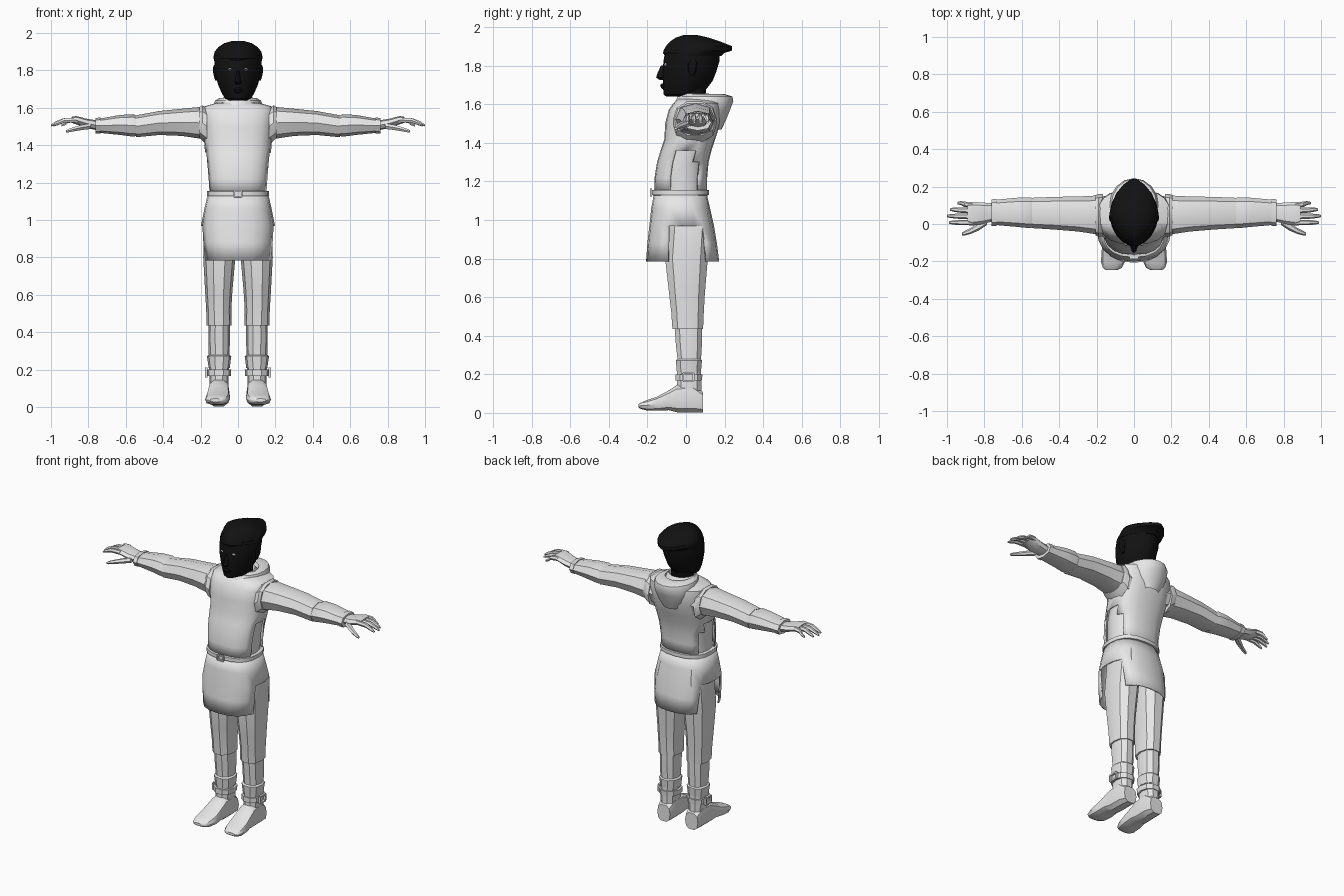
import bpy, bmesh, math


def material(name, v):
    m = bpy.data.materials.new(name)
    m.diffuse_color = (v, v, v, 1)
    return m


CLOTH = material("pale grey cloth", 0.8)
BLACK = material("black knit", 0.006)
WHITE = material("eye white", 0.75)


def section(axis, row, n, p):
    """Rounded outline across an axis; row = position, a0, a1, b0, b1."""
    pos, a0, a1, b0, b1 = row
    pts = []
    for k in range(n):
        t = 2 * math.pi * k / n
        c, s = math.cos(t), math.sin(t)
        a = (a0 + a1) / 2 + (a1 - a0) / 2 * math.copysign(abs(c) ** (2 / p), c)
        b = (b0 + b1) / 2 + (b1 - b0) / 2 * math.copysign(abs(s) ** (2 / p), s)
        pts.append({"x": (pos, a, b), "y": (a, pos, b), "z": (a, b, pos)}[axis])
    return pts


def finish(name, bm, mat, mirror=False, thick=0, angle=35):
    bmesh.ops.recalc_face_normals(bm, faces=bm.faces)
    me = bpy.data.meshes.new(name)
    bm.to_mesh(me)
    bm.free()
    ob = bpy.data.objects.new(name, me)
    bpy.context.collection.objects.link(ob)
    me.materials.append(mat)
    bpy.ops.object.select_all(action="DESELECT")
    ob.select_set(True)
    bpy.context.view_layer.objects.active = ob
    bpy.ops.object.shade_smooth_by_angle(angle=math.radians(angle))
    if thick:
        so = ob.modifiers.new("thickness", "SOLIDIFY")
        so.thickness = thick
    if mirror:
        ob.modifiers.new("mirror", "MIRROR")
    return ob


def loft(name, axis, rows, mat=CLOTH, n=8, p=2.3, caps=True, cut=None, **kw):
    bm = bmesh.new()
    rings = [[bm.verts.new(q) for q in section(axis, r, n, p)] for r in rows]
    for r0, r1 in zip(rings, rings[1:]):
        for k in range(n):
            j = (k + 1) % n
            bm.faces.new((r0[k], r0[j], r1[j], r1[k]))
    if caps:
        bm.faces.new(rings[0])
        bm.faces.new(rings[-1])
    if cut:
        gone = [f for f in bm.faces if cut(f.calc_center_median())]
        bmesh.ops.delete(bm, geom=gone, context="FACES")
    return finish(name, bm, mat, **kw)


def sym(rows):
    """Rows z, half width, front y, back y -> full rows."""
    return [(z, -h, h, y0, y1) for z, h, y0, y1 in rows]


def frame(name, axis, pos, ca, cb, wa, wb, bar, depth, **kw):
    """Open rectangular buckle facing along an axis."""
    bm = bmesh.new()
    for da, db, sa, sb in ((0, wb / 2, wa, bar), (0, -wb / 2, wa, bar),
                           (wa / 2, 0, bar, wb), (-wa / 2, 0, bar, wb)):
        v = bmesh.ops.create_cube(bm, size=1)["verts"]
        for q in v:
            a, b, d = ca + da + q.co.x * sa, cb + db + q.co.y * sb, pos + q.co.z * depth
            q.co = (d, a, b) if axis == "x" else (a, d, b)
    return finish(name, bm, CLOTH, **kw)


# Shirt body under the tabard
loft("shirt", "z", sym([(1.0, .15, -.12, .11), (1.14, .148, -.15, .10), (1.3, .158, -.14, .105),
                        (1.42, .165, -.10, .14), (1.56, .17, -.08, .165), (1.61, .13, -.05, .15)]), n=16)

# Tabard with open lower sides
loft("tabard", "z", sym([(1.14, .158, -.165, .11), (1.22, .163, -.163, .11), (1.30, .17, -.15, .117),
                         (1.36, .176, -.132, .132), (1.42, .181, -.112, .152), (1.50, .19, -.108, .178),
                         (1.57, .196, -.09, .185), (1.605, .19, -.065, .18), (1.625, .12, -.045, .15),
                         (1.63, .08, -.03, .12)]),
     n=20, p=2.6, caps=False, thick=.008, cut=lambda c: c.z < 1.36 and -.06 < c.y < .06)

# Skirt: long front and back flaps, short sides
loft("skirt", "z", sym([(1.145, .16, -.165, .105), (1.06, .18, -.18, .125), (.97, .198, -.19, .145),
                        (.88, .193, -.2, .16), (.785, .183, -.207, .172)]),
     n=20, p=2.5, caps=False, thick=.008, cut=lambda c: c.z < .97 and -.08 < c.y < .10)

# Belt and buckle
loft("belt", "z", sym([(1.128, .160, -.172, .114), (1.13, .167, -.178, .12),
                       (1.154, .167, -.178, .12), (1.156, .160, -.172, .114)]), n=20, p=2.5)
frame("belt_buckle", "y", -.181, 0, 1.142, .042, .032, .008, .012)

# Lowered hood and collar
loft("hood", "z", sym([(1.47, .05, .13, .185), (1.52, .10, .06, .208), (1.57, .125, .0, .228),
                       (1.615, .132, -.045, .245), (1.64, .122, -.045, .24), (1.652, .10, -.035, .20),
                       (1.65, .085, -.025, .16), (1.60, .075, -.015, .13)]), n=16, p=2, caps=False)
loft("collar", "z", sym([(1.60, .12, -.065, .14), (1.63, .105, -.05, .14), (1.655, .08, -.035, .12),
                         (1.62, .07, -.02, .11)]), n=14, p=2, caps=False)

# Head, cap with a rear point, nose and ears
loft("neck", "z", sym([(1.58, .068, -.03, .1), (1.68, .07, -.04, .105)]), BLACK, n=14)
loft("head", "z", sym([(1.64, .045, -.105, .06), (1.65, .07, -.117, .085), (1.675, .085, -.12, .105),
                       (1.72, .105, -.122, .14), (1.77, .12, -.122, .16), (1.82, .127, -.12, .175),
                       (1.88, .122, -.11, .18)]), BLACK, n=18, p=1.75)
loft("cap", "z", sym([(1.85, .127, -.112, .185), (1.865, .131, -.122, .20), (1.878, .13, -.12, .243),
                      (1.90, .125, -.108, .243), (1.925, .105, -.085, .18), (1.945, .075, -.055, .12),
                      (1.958, .03, -.015, .06)]), BLACK, n=18, p=1.6)
loft("nose", "z", sym([(1.80, .008, -.13, -.09), (1.755, .014, -.15, -.09), (1.738, .019, -.155, -.09),
                       (1.725, .014, -.135, -.09)]), BLACK, n=8, p=1.7)
loft("lips", "z", sym([(1.708, .015, -.125, -.09), (1.698, .024, -.134, -.09), (1.688, .024, -.131, -.09),
                       (1.678, .014, -.122, -.09)]), BLACK, n=8, p=1.7)
loft("ear", "z", [(1.745, .10, .122, .02, .04), (1.78, .105, .132, .01, .055),
                  (1.815, .11, .134, .01, .06), (1.83, .11, .128, .02, .05)], BLACK, mirror=True)

# Eyes
bm = bmesh.new()
bmesh.ops.create_uvsphere(bm, u_segments=10, v_segments=6, radius=.011)
for v in bm.verts:
    v.co.x, v.co.y, v.co.z = v.co.x + .042, v.co.y - .104, v.co.z * .75 + 1.805
finish("eye", bm, WHITE, mirror=True)
bm = bmesh.new()
bmesh.ops.create_uvsphere(bm, u_segments=8, v_segments=6, radius=.005)
for v in bm.verts:
    v.co.x, v.co.y, v.co.z = v.co.x + .042, v.co.y - .1125, v.co.z + 1.805
finish("pupil", bm, BLACK, mirror=True)

# Sleeves, forearm guards and wrist cuffs
loft("sleeve", "x", [(.13, -.045, .15, 1.42, 1.595), (.2, -.055, .152, 1.435, 1.605),
                     (.3, -.04, .147, 1.45, 1.595), (.42, -.03, .145, 1.455, 1.583),
                     (.545, -.022, .14, 1.443, 1.56)], n=8, mirror=True)
loft("shoulder_trim", "x", [(.165, -.068, .16, 1.40, 1.60), (.19, -.068, .16, 1.42, 1.618),
                            (.205, -.06, .155, 1.435, 1.608)], n=10, mirror=True)
loft("forearm", "x", [(.535, -.018, .138, 1.452, 1.553), (.56, -.022, .143, 1.446, 1.566),
                      (.63, -.015, .14, 1.455, 1.562), (.755, -.004, .128, 1.468, 1.54)], n=8, mirror=True)
loft("wrist_cuff", "x", [(.735, -.01, .134, 1.463, 1.548), (.762, -.01, .132, 1.463, 1.546)], mirror=True)

# Hand: palm, four fingers, thumb
loft("palm", "x", [(.75, .015, .11, 1.48, 1.532), (.81, .0, .115, 1.492, 1.542),
                   (.865, -.008, .118, 1.512, 1.556), (.89, .0, .112, 1.52, 1.552)], mirror=True)
for i, (y, tip, spread) in enumerate([(.008, .99, 0), (.04, 1.0, .003), (.071, .985, .006), (.10, .945, .012)]):
    mid = .87 + (tip - .87) * .5
    rows = [(x, y + d - r, y + d + r, z - r, z + r) for x, d, r, z in (
        (.86, 0, .015, 1.535), (mid, spread / 2, .014, 1.532),
        (tip - .02, spread, .011, 1.516), (tip, spread, .006, 1.506))]
    loft(f"finger_{i + 1}", "x", rows, n=6, p=2, mirror=True)
loft("thumb", "x", [(.785, -.005, .035, 1.485, 1.52), (.83, -.035, .01, 1.48, 1.512),
                    (.875, -.054, -.022, 1.473, 1.50), (.91, -.062, -.04, 1.467, 1.487),
                    (.92, -.06, -.047, 1.467, 1.48)], n=6, p=2, mirror=True)

# Trousers
loft("trouser_leg", "z", [(1.06, .0, .165, -.11, .11), (.97, .006, .18, -.10, .128),
                          (.80, .014, .186, -.113, .118), (.62, .03, .176, -.092, .102),
                          (.52, .036, .17, -.08, .096), (.435, .034, .168, -.074, .092)], n=10, mirror=True)

# Boots: shaft, cuff, strap, buckle, foot
loft("boot_shaft", "z", [(.45, .044, .158, -.062, .086), (.36, .043, .159, -.056, .086),
                         (.27, .046, .156, -.046, .08), (.10, .052, .152, -.052, .083)], n=10, mirror=True)
loft("boot_cuff", "z", [(.21, .044, .157, -.05, .08), (.272, .036, .166, -.056, .086),
                        (.28, .046, .156, -.046, .08)], n=10, mirror=True)
loft("boot_strap", "z", [(.167, .038, .166, -.058, .086), (.20, .036, .168, -.058, .088)], n=10, mirror=True)
frame("strap_buckle", "x", .17, .012, .185, .055, .042, .01, .014, mirror=True)
loft("foot", "y", [(.088, .055, .148, .0, .11), (.04, .045, .158, .0, .15), (-.045, .045, .16, .0, .148),
                   (-.09, .044, .166, .012, .118), (-.15, .042, .174, .01, .085),
                   (-.205, .05, .176, .012, .066), (-.235, .066, .166, .02, .054),
                   (-.247, .09, .15, .028, .045)], n=10, p=2.8, mirror=True)
